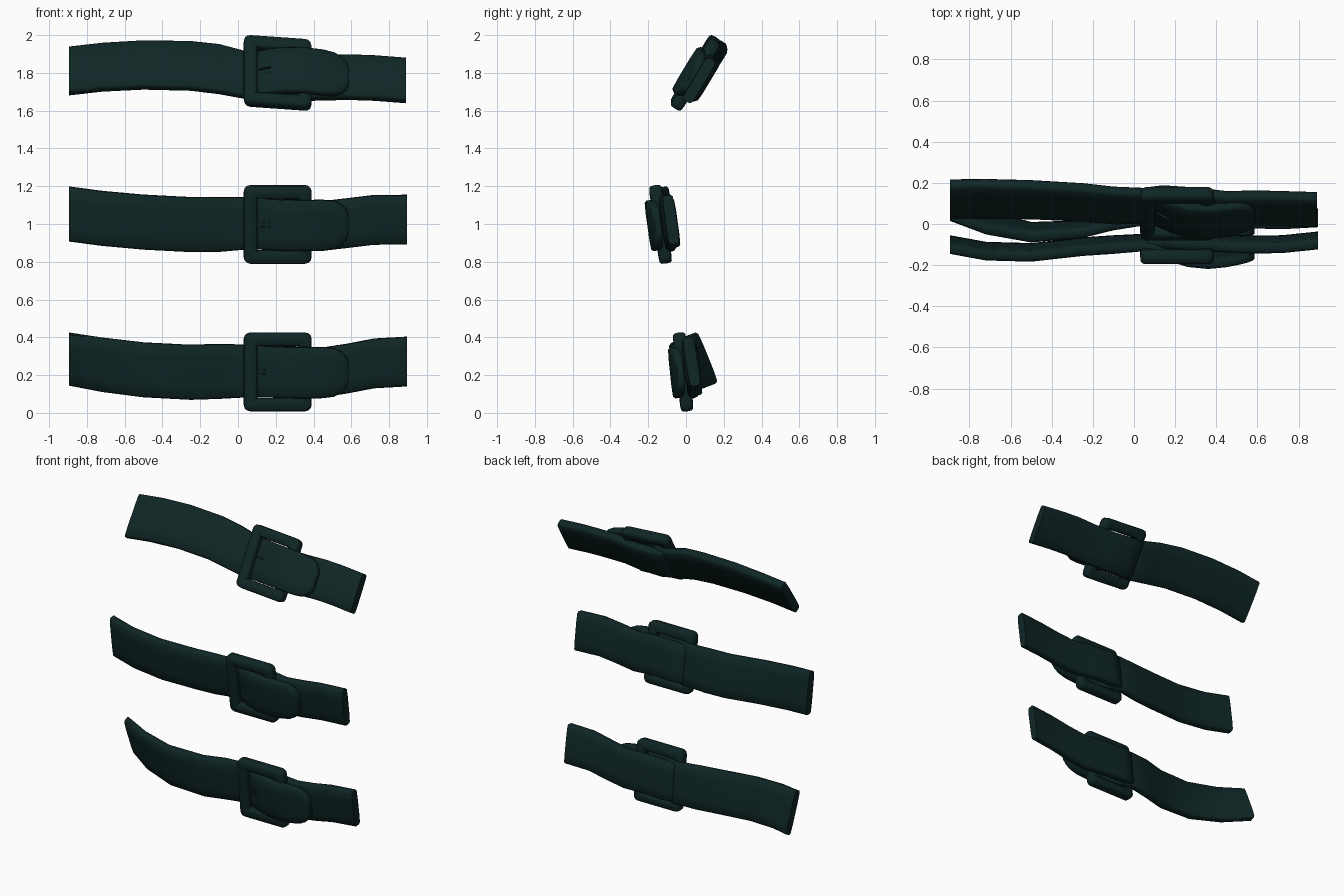
import bpy, bmesh, math
from mathutils import Vector

cube = bpy.data.objects.get("Cube")
if cube:
    bpy.data.objects.remove(cube, do_unlink=True)

leather = bpy.data.materials.new("dark_teal")
leather.use_nodes = True
teal = (0.005, 0.019, 0.019, 1)
leather.diffuse_color = teal
leather.node_tree.nodes["Principled BSDF"].inputs["Base Color"].default_value = teal


def skin(name, rings, closed=False):
    """Join a row of equal rings into one surface."""
    bm = bmesh.new()
    loops = [[bm.verts.new(p) for p in ring] for ring in rings]
    pairs = list(zip(loops, loops[1:]))
    if closed:
        pairs.append((loops[-1], loops[0]))
    else:
        bm.faces.new(loops[0])
        bm.faces.new(loops[-1])
    for a, b in pairs:
        for i in range(len(a)):
            j = (i + 1) % len(a)
            bm.faces.new((a[i], a[j], b[j], b[i]))
    bmesh.ops.recalc_face_normals(bm, faces=bm.faces)
    mesh = bpy.data.meshes.new(name)
    bm.to_mesh(mesh)
    bm.free()
    ob = bpy.data.objects.new(name, mesh)
    bpy.context.collection.objects.link(ob)
    mesh.materials.append(leather)
    bpy.ops.object.select_all(action='DESELECT')
    bpy.context.view_layer.objects.active = ob
    ob.select_set(True)
    bpy.ops.object.shade_smooth_by_angle(angle=math.radians(50))
    return ob


def axes(tilt):
    """Width direction and front direction of a leaning band."""
    t = math.radians(tilt)
    return Vector((0, math.sin(t), math.cos(t))), Vector((0, -math.cos(t), math.sin(t)))


# Slightly domed strap section: (across, through)
QUARTER = [(1, .55), (.92, .9), (.5, 1)]
SECTION = (QUARTER + [(-a, b) for a, b in reversed(QUARTER)]
           + [(-a, -b) for a, b in QUARTER] + [(a, -b) for a, b in reversed(QUARTER)])


def strap(name, stations):
    rings = []
    for x, y, z, tilt, half, thick in stations:
        w, n = axes(tilt)
        c = Vector((x, y, z))
        rings.append([c + w * half * a + n * thick * b for a, b in SECTION])
    return skin(name, rings)


CX = 0.21  # buckle centre along the belt


def belt(tag, y, z, tilt, slope, left, right):
    w, n = axes(tilt)
    along = Vector((1, 0, -slope))

    def local(x, d, half, thick):
        p = Vector((CX, y, z)) + along * (x - CX) + n * d
        return (p.x, p.y, p.z, tilt, half, thick)

    # Long strap: runs behind the near bar, over the far bar, ends in a round tip
    tongue = [(.04, -.045, .139, .028), (.11, -.03, .137, .027), (.18, .008, .135, .027),
              (.26, .032, .135, .028), (.36, .042, .135, .028), (.45, .035, .135, .026),
              (.51, .026, .128, .024), (.55, .02, .108, .022), (.575, .016, .08, .02),
              (.585, .014, .05, .016)]
    strap(tag + "_long_strap", [s + (.145, .03) for s in left] + [local(*s) for s in tongue])

    # Short strap: folded nose behind the buckle, then the free end
    fold = [(.055, -.05, .12, .012), (.07, -.055, .128, .028), (.14, -.062, .131, .03),
            (.3, -.05, .13, .03)]
    strap(tag + "_short_strap", [local(*s) for s in fold] + [s + (.131, .03) for s in right])

    # Buckle frame: rounded section swept round a rounded rectangle
    rings = []
    hx, hz, r, bar = .18, .21, .035, .036
    for k in range(4):
        sx, sz = (1, -1, -1, 1)[k], (1, 1, -1, -1)[k]
        for i in range(4):
            ang = math.pi / 2 * (k + i / 3)
            ca, sa = math.cos(ang), math.sin(ang)
            ring = []
            for j in range(12):
                q = math.tau * j / 12
                cq, sq = math.cos(q), math.sin(q)
                o = math.copysign(abs(cq) ** .55, cq) * bar - bar
                d = math.copysign(abs(sq) ** .55, sq) * .035
                # the inner side keeps square corners so rings never cross
                rad = max(r + o, 0)
                short = min(r + o, 0)
                u = sx * (hx - r + short) + ca * rad
                v = sz * (hz - r + short) + sa * rad
                ring.append(Vector((CX, y, z)) + along * u + w * v + n * d)
            rings.append(ring)
    skin(tag + "_buckle", rings, closed=True)

    # Pair of thin prong ridges beside the near bar
    for side in (-1, 1):
        ridge = []
        for x, d in ((.11, -.002), (.15, .02), (.175, .034)):
            s = local(x, d, 0, 0)
            ridge.append(s[:2] + (s[2] + side * .012, tilt, .004, .006))
        strap(tag + "_prong_" + ("lower" if side < 0 else "upper"), ridge)


belt("top", .05, 1.80, 31, .07,
     [(-.895, .12, 1.81, 34), (-.72, .122, 1.83, 34), (-.5, .118, 1.842, 33),
      (-.25, .105, 1.837, 32), (-.1, .09, 1.82, 31)],
     [(.45, .075, 1.775, 31), (.6, .078, 1.777, 31), (.72, .075, 1.773, 31),
      (.89, .07, 1.76, 31)])

belt("middle", -.135, .998, -8, 0,
     [(-.895, -.10, 1.053, -8), (-.72, -.132, 1.03, -8), (-.5, -.138, 1.01, -8),
      (-.25, -.11, .997, -8), (-.1, -.1, .998, -8)],
     [(.45, -.095, .99, -8), (.58, -.1, 1.005, -8), (.72, -.098, 1.022, -8),
      (.895, -.08, 1.023, -8)])

belt("bottom", -.015, .217, -6, 0,
     [(-.895, .09, .285, -22), (-.72, .01, .255, -15), (-.5, -.04, .228, -10),
      (-.25, -.025, .215, -7), (-.1, .01, .22, -6)],
     [(.45, .025, .215, -6), (.58, .02, .235, -7), (.72, .018, .262, -8),
      (.895, .03, .272, -9)])
